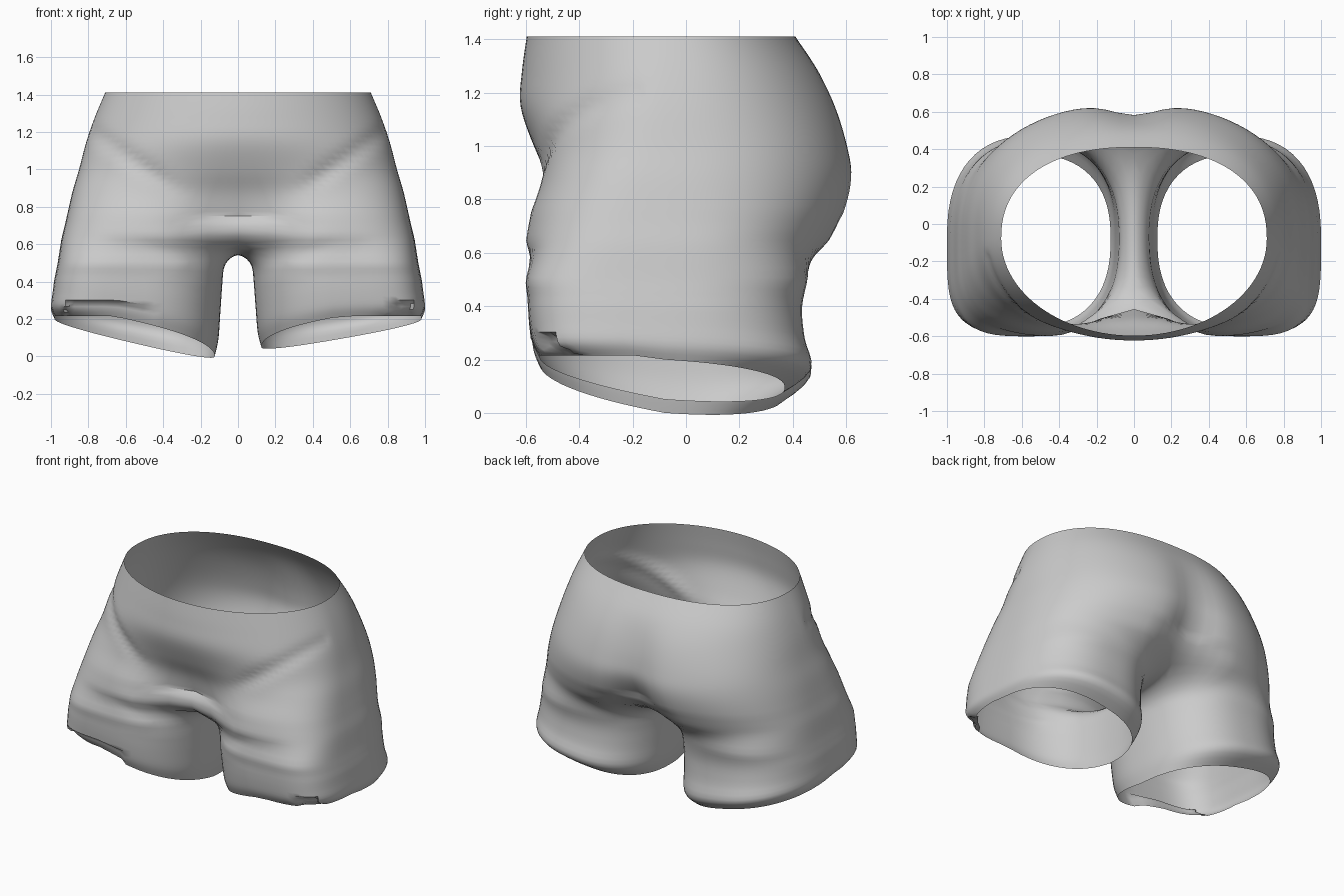
import bpy, bmesh, math

if "Cube" in bpy.data.objects:
    bpy.data.objects.remove(bpy.data.objects["Cube"])

OUTER, INNER = 52, 14      # segments round the outside and along the crotch
CY = -0.08                 # y of the widest point of each ring

# Torso rings: z, half width, front y, back y, front and back roundness,
# front pinch depth and width, back pinch depth
TORSO = [(1.41, .71, -.597, .41, 2.0, 2.3, 0, .6, 0),
         (1.28, .765, -.615, .505, 2.0, 2.3, 0, .6, .01),
         (1.15, .81, -.62, .575, 2.1, 2.3, 0, .6, .03),
         (1.0, .85, -.585, .622, 2.5, 2.4, .015, .5, .045),
         (.88, .885, -.58, .64, 3.0, 2.4, .07, .38, .065),
         (.75, .915, -.605, .61, 3.5, 2.5, .15, .28, .11),
         (.63, .945, -.615, .55, 4.0, 2.6, .24, .21, .17)]
# Leg rings: drop, inner x, outer x, front y, back y, outer front roundness
LEG = [(0, .075, .965, -.605, .46, 4),
       (.25, .085, .98, -.595, .435, 4),
       (.55, .095, .992, -.588, .445, 4),
       (.82, .105, 1.0, -.575, .468, 4),
       (1, .125, .98, -.55, .37, 3.2)]


def smooth_rows(rows, steps):
    """Catmull-Rom interpolation of a table of ring settings."""
    out = []
    for i in range(len(rows) - 1):
        a, b, c, d = (rows[max(0, min(len(rows) - 1, i + k))] for k in (-1, 0, 1, 2))
        for j in range(steps):
            t = j / steps
            out.append([q + .5 * t * (r - p + t * (2 * p - 5 * q + 4 * r - s + t * (3 * (q - r) + s - p)))
                        for p, q, r, s in zip(a, b, c, d)])
    return out + [list(rows[-1])]


def power(v, n):
    return math.copysign(abs(v) ** (2 / n), v)


def bell(v, width):
    return math.exp(-(v / width) ** 2)


def groin_crease(x, y, z):
    """Depth of the diagonal fold between belly and thigh."""
    if y > -.15 or x < .3:
        return 0
    line = .935 + .7 * (x - .4)
    return .022 * bell(z - line, .05) * min(1, (x - .3) / .15)


def torso_ring(row):
    z, rx, yf, yb, nf, nb, pf, wf, pb = row
    ring = []
    for i in range(OUTER + 1):
        a = math.pi * (i / OUTER - .5)
        n = nf if a < 0 else nb
        x = rx * power(max(0, math.cos(a)), n) if 0 < i < OUTER else 0
        s = power(math.sin(a), n)
        y = CY + s * ((yb - CY) if s > 0 else (CY - yf))
        y += pf * bell(x, wf) if s < 0 else -pb * bell(x, .16)
        ring.append((x, y + groin_crease(x, y, z), z))
    return ring


def leg_ring(row, side):
    f, xi, xo, yf, yb, corner = row
    cx, rx = (xi + xo) / 2, (xo - xi) / 2
    ends = math.radians(152)
    angles = [ends * (2 * i / OUTER - 1) for i in range(OUTER + 1)]
    angles += [ends + (2 * math.pi - 2 * ends) * i / INNER for i in range(1, INNER)]
    ring = []
    for a in angles:
        n = corner if -math.pi / 2 < a < 0 else 2.4
        c, s = power(math.cos(a), n), power(math.sin(a), n)
        x = cx + rx * c
        y = CY + s * ((yb - CY) if s > 0 else (CY - yf))
        # Slanted hem, high outside and in front
        low = .05 if side > 0 else 0
        hem = low + (.2 - low) * (c + 1) / 2 - (.09 if s < 0 else .03) * s
        hem = min(hem, .215)
        # Crumpled patches tuck in above the front hem
        patch = (.46, .92) if side < 0 else (.83, .93)
        if s < -.6 and f > .75 and patch[0] < x < patch[1]:
            y += .035
        ring.append((x, y, .5 + f * (hem - .5)))
    return ring


bm = bmesh.new()


def strip(upper, lower, closed):
    count = len(upper) if closed else len(upper) - 1
    for i in range(count):
        j = (i + 1) % len(upper)
        bm.faces.new((upper[i], lower[i], lower[j], upper[j]))


for side in (1, -1):
    def add(points):
        return [bm.verts.new((side * x, y, z)) for x, y, z in points]

    # Hips and waist
    rings = [add(torso_ring(r)) for r in smooth_rows(TORSO, 5)]
    for a, b in zip(rings, rings[1:]):
        strip(a, b, False)

    # Crotch seam closes the last hip ring into a leg ring
    front, back = rings[-1][0].co.copy(), rings[-1][-1].co.copy()
    seam = []
    for i in range(1, INNER):
        p = back.lerp(front, i / INNER)
        seam.append((0, p.y, p.z - .07 * math.sin(math.pi * i / INNER) ** .6))
    top = rings[-1] + add(seam)

    # Leg, eased in from the hip ring
    legs = [add(leg_ring(row, side)) for row in smooth_rows(LEG, 4)]
    ease = [[bm.verts.new(a.co.lerp(b.co, t)) for a, b in zip(top, legs[0])]
            for t in (.33, .67)]
    chain = [top] + ease + legs
    for a, b in zip(chain, chain[1:]):
        strip(a, b, True)

# Join the halves, then relax the hip joint and the saddle between the legs
bmesh.ops.remove_doubles(bm, verts=bm.verts, dist=.0005)
for reach, rounds in ((2, 3), (.28, 4)):
    joint = [v for v in bm.verts if .42 < v.co.z < .74 and abs(v.co.x) < reach]
    for _ in range(rounds):
        bmesh.ops.smooth_vert(bm, verts=joint, factor=.5,
                              use_axis_x=True, use_axis_y=True, use_axis_z=True)
bmesh.ops.recalc_face_normals(bm, faces=bm.faces)

mesh = bpy.data.meshes.new("shorts")
bm.to_mesh(mesh)
bm.free()
shorts = bpy.data.objects.new("shorts", mesh)
bpy.context.collection.objects.link(shorts)

# Plain grey cloth
cloth = bpy.data.materials.new("grey cloth")
cloth.use_nodes = True
cloth.diffuse_color = (.6, .6, .6, 1)
cloth.node_tree.nodes["Principled BSDF"].inputs["Base Color"].default_value = (.6, .6, .6, 1)
mesh.materials.append(cloth)

bpy.context.view_layer.objects.active = shorts
shorts.select_set(True)
bpy.ops.object.shade_smooth_by_angle(angle=math.radians(50))
